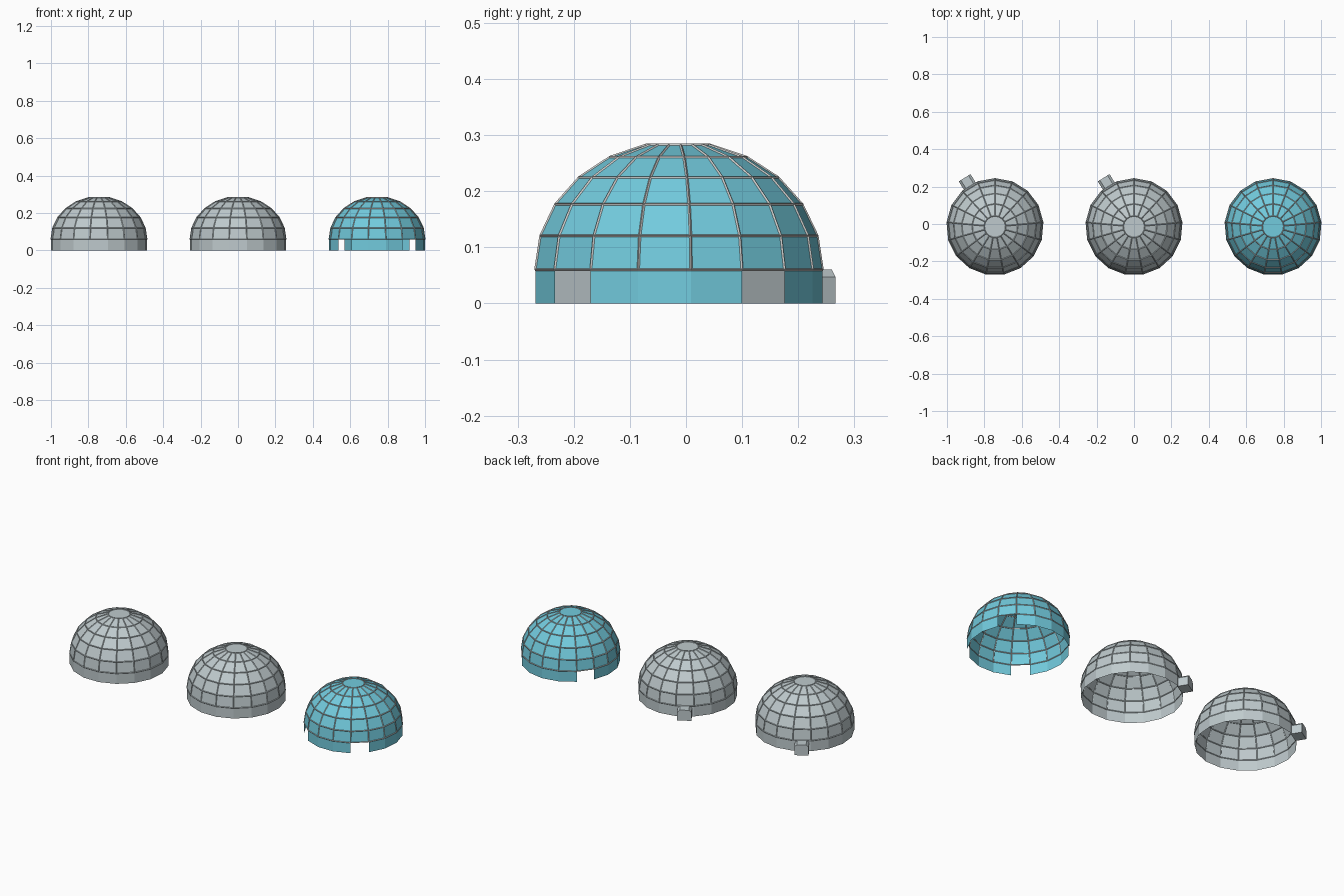
import bpy
import bmesh
from math import sin, cos, pi, radians
from mathutils import Matrix, Vector

cube = bpy.data.objects.get("Cube")
if cube:
    bpy.data.objects.remove(cube, do_unlink=True)

SIDES = 17
STEP = 2 * pi / SIDES
RADIUS = 0.2577
WALL = 0.06          # height of the upright base wall
RISE = 0.228         # height of the domed part if it closed to a point
RING = radians(15.4)
RINGS = 6
CENTRE_Y = -0.0147
SPACING = 0.7434


def material(name, colour):
    mat = bpy.data.materials.new(name)
    mat.use_nodes = True
    mat.diffuse_color = (*colour, 1)
    mat.node_tree.nodes["Principled BSDF"].inputs["Base Color"].default_value = (*colour, 1)
    return mat


GREY = material("panel grey", (0.52, 0.59, 0.61))
BLUE = material("glass blue", (0.17, 0.60, 0.73))
FRAME = material("frame grey", (0.58, 0.58, 0.57))


def finish(name, bm, mat, x):
    mesh = bpy.data.meshes.new(name)
    bmesh.ops.recalc_face_normals(bm, faces=bm.faces)
    bm.to_mesh(mesh)
    bm.free()
    obj = bpy.data.objects.new(name, mesh)
    obj.location = (x, CENTRE_Y, 0)
    mesh.materials.append(mat)
    bpy.context.collection.objects.link(obj)
    return obj


def ring(bm, radius, z):
    # One vertex points straight back
    return [bm.verts.new((radius * cos(pi / 2 - k * STEP),
                          radius * sin(pi / 2 - k * STEP), z)) for k in range(SIDES)]


def bridge(bm, low, high, skip=()):
    for k in range(SIDES):
        if k not in skip:
            n = (k + 1) % SIDES
            bm.faces.new((low[k], low[n], high[n], high[k]))


def dome_rings(bm):
    loops = [ring(bm, RADIUS * cos(i * RING), WALL + RISE * sin(i * RING))
             for i in range(RINGS)]
    for low, high in zip(loops, loops[1:]):
        bridge(bm, low, high)
    bm.faces.new(loops[-1])
    return loops


def dome(name, x, mat, frame_mat, doors=()):
    # Shell: upright wall with door gaps, then the faceted dome
    bm = bmesh.new()
    loops = dome_rings(bm)
    base = ring(bm, RADIUS, 0)
    bridge(bm, base, loops[0], doors)
    finish(name + "_shell", bm, mat, x)

    # Thin ribs along the panel seams of the dome
    bm = bmesh.new()
    dome_rings(bm)
    ribs = finish(name + "_ribs", bm, frame_mat, x)
    wire = ribs.modifiers.new("ribs", "WIREFRAME")
    wire.thickness = 0.005
    wire.offset = 0
    wire.use_boundary = True


def entrance(name, x, side):
    # Short tunnel with clipped upper corners, centred on one wall panel
    half, clip, inner, outer = 0.037, 0.013, 0.25, 0.308
    profile = [(-half, 0), (half, 0), (half, WALL - clip),
               (half - clip, WALL), (clip - half, WALL), (-half, WALL - clip)]
    bm = bmesh.new()
    face = bm.faces.new([bm.verts.new((inner, y, z)) for y, z in profile])
    out = bmesh.ops.extrude_face_region(bm, geom=[face])
    moved = [v for v in out["geom"] if isinstance(v, bmesh.types.BMVert)]
    bmesh.ops.translate(bm, verts=moved, vec=Vector((outer - inner, 0, 0)))
    turn = Matrix.Rotation(pi / 2 - (side + 0.5) * STEP, 4, "Z")
    bmesh.ops.transform(bm, matrix=turn, verts=bm.verts)
    finish(name, bm, GREY, x)


# Two solid domes, each with a rear entrance
for label, x in (("right", -SPACING), ("middle", 0)):
    dome(label + "_dome", x, GREY, GREY)
    entrance(label + "_entrance", x, -2)

# Glazed dome with four open doorways
dome("glass_dome", SPACING, BLUE, FRAME, doors=(2, 6, SIDES - 3, SIDES - 7))
